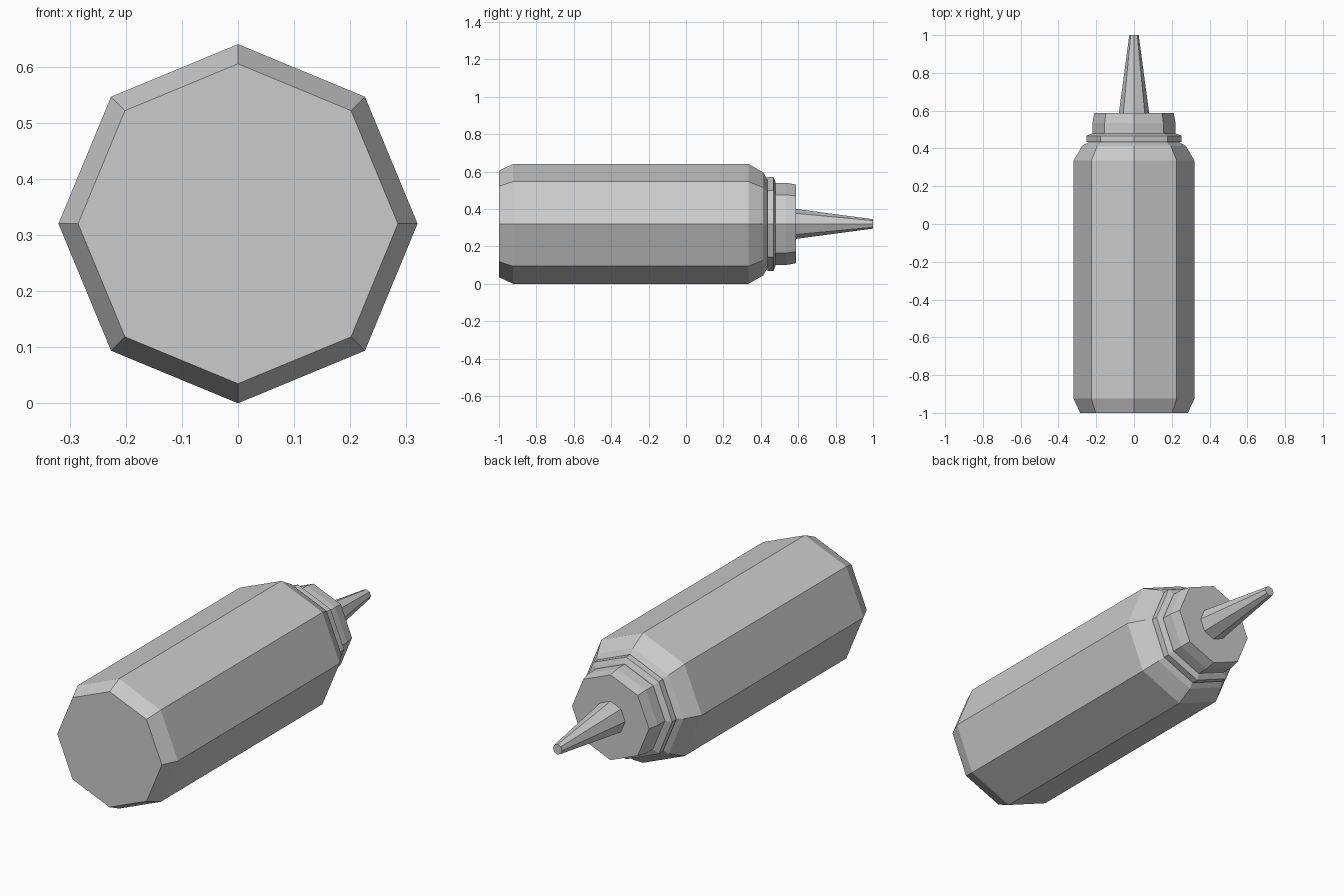
import bpy, bmesh, math

if "Cube" in bpy.data.objects:
    bpy.data.objects.remove(bpy.data.objects["Cube"])

SIDES = 8
AXIS_Z = 0.32  # height of the bottle's long axis


def lathe(name, profile):
    """Closed octagonal solid along y from (y, radius) pairs."""
    bm = bmesh.new()
    rings = []
    for y, r in profile:
        rings.append([bm.verts.new((r * math.cos(math.tau * i / SIDES), y,
                                    AXIS_Z + r * math.sin(math.tau * i / SIDES)))
                      for i in range(SIDES)])
    for a, b in zip(rings, rings[1:]):
        for i in range(SIDES):
            j = (i + 1) % SIDES
            bm.faces.new((a[i], a[j], b[j], b[i]))
    bm.faces.new(rings[0])
    bm.faces.new(rings[-1])
    bmesh.ops.recalc_face_normals(bm, faces=bm.faces)
    mesh = bpy.data.meshes.new(name)
    bm.to_mesh(mesh)
    bm.free()
    obj = bpy.data.objects.new(name, mesh)
    bpy.context.collection.objects.link(obj)
    return obj


# Bottle with bevelled base, shoulder, neck, collar, cap and spout in one continuous skin
lathe("squeeze_bottle", [
    (-1.0, 0.285), (-0.925, 0.32), (0.335, 0.32),      # body
    (0.413, 0.275), (0.435, 0.237),                    # shoulder
    (0.435, 0.252), (0.467, 0.252), (0.478, 0.225),    # collar ring
    (0.478, 0.22), (0.535, 0.22), (0.588, 0.21),       # cap
    (0.588, 0.08), (1.0, 0.025),                       # tapered spout
])
